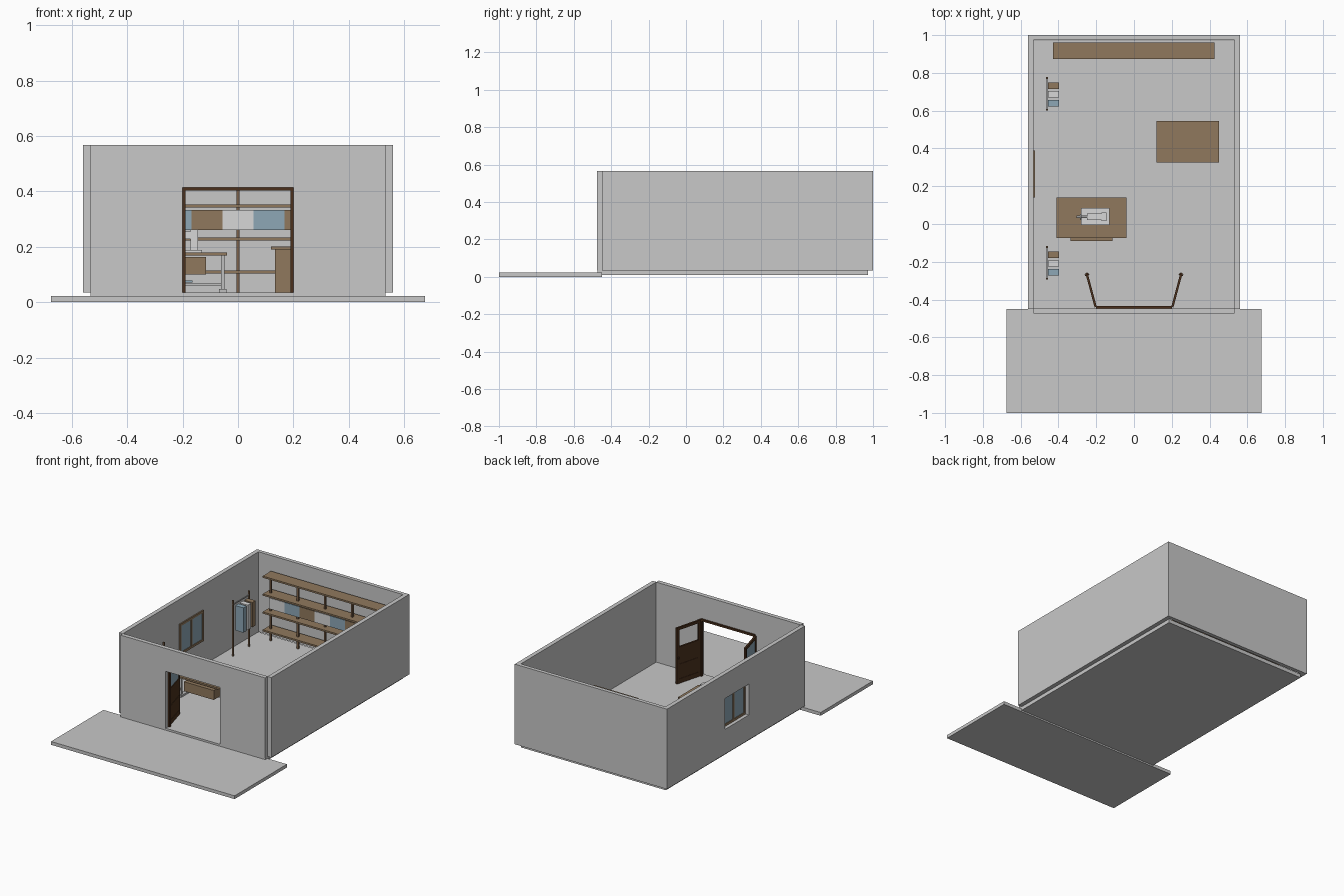
import bpy, math
from mathutils import Vector

cube = bpy.data.objects.get("Cube")
if cube:
    bpy.data.objects.remove(cube, do_unlink=True)


def material(name, r, g, b):
    m = bpy.data.materials.new(name)
    m.use_nodes = True
    m.diffuse_color = (r, g, b, 1)
    m.node_tree.nodes["Principled BSDF"].inputs["Base Color"].default_value = (r, g, b, 1)
    return m


GREY = material("grey plaster", 0.58, 0.58, 0.58)
TAN = material("tan wood", 0.28, 0.19, 0.11)
BROWN = material("mid brown wood", 0.2, 0.12, 0.065)
DARK = material("dark brown wood", 0.07, 0.03, 0.012)
BLUE = material("dusty blue", 0.27, 0.39, 0.47)
WHITE = material("off white", 0.68, 0.68, 0.68)
METAL = material("pale metal", 0.52, 0.52, 0.52)


def box(name, xs, ys, zs, mat, parent=None):
    """Box from its x, y and z ranges."""
    bpy.ops.mesh.primitive_cube_add(size=1)
    o = bpy.context.object
    o.name = name
    lo, hi = Vector((xs[0], ys[0], zs[0])), Vector((xs[1], ys[1], zs[1]))
    for v in o.data.vertices:
        v.co = lo + Vector([(v.co[i] + 0.5) * (hi[i] - lo[i]) for i in range(3)])
    o.data.materials.append(mat)
    o.parent = parent
    return o


def cylinder(name, centre, radius, depth, axis, mat, sides=16):
    turn = {"X": (0, math.pi / 2, 0), "Y": (math.pi / 2, 0, 0), "Z": (0, 0, 0)}[axis]
    bpy.ops.mesh.primitive_cylinder_add(vertices=sides, radius=radius, depth=depth,
                                        location=centre, rotation=turn)
    o = bpy.context.object
    o.name = name
    o.data.materials.append(mat)
    bpy.ops.object.shade_smooth_by_angle()
    return o


def cut(target, xs, ys, zs):
    """Cut a box-shaped opening through a wall."""
    cutter = box("cutter", xs, ys, zs, GREY)
    cutter.hide_render = True
    bpy.context.view_layer.objects.active = target
    mod = target.modifiers.new("opening", "BOOLEAN")
    mod.operation = "DIFFERENCE"
    mod.solver = "EXACT"
    mod.object = cutter
    bpy.ops.object.modifier_apply(modifier=mod.name)
    bpy.data.objects.remove(cutter, do_unlink=True)


# Building shell
F, TOP = 0.035, 0.567
box("forecourt", (-0.675, 0.675), (-1, -0.45), (0, 0.022), GREY)
box("floor", (-0.532, 0.532), (-0.472, 0.972), (0.01, F), GREY)
box("back_wall", (-0.56, 0.56), (0.975, 1), (F, TOP), GREY)
box("right_side_wall", (0.532, 0.56), (-0.45, 0.975), (F, TOP), GREY)
window_wall = box("window_wall", (-0.56, -0.532), (-0.45, 0.975), (F, TOP), GREY)
cut(window_wall, (-0.6, -0.5), (0.14, 0.39), (0.2, 0.405))
front_wall = box("front_wall", (-0.532, 0.532), (-0.475, -0.447), (F, TOP), GREY)
cut(front_wall, (-0.2, 0.2), (-0.6, -0.4), (0, 0.415))

# Two-pane window
WX = (-0.537, -0.524)
for y in (0.14, 0.2575, 0.375):
    box("window_upright", WX, (y, y + 0.015), (0.2, 0.405), TAN)
for z in (0.2, 0.39):
    box("window_rail", WX, (0.14, 0.39), (z, z + 0.015), TAN)
box("window_glass", (-0.533, -0.528), (0.15, 0.38), (0.21, 0.395), BLUE)

# Door frame and two doors opened inwards
FY = (-0.448, -0.435)
for s in (-1, 1):
    box("door_jamb", sorted((s * 0.19, s * 0.2)), FY, (F, 0.415), DARK)
    bpy.ops.object.empty_add(location=(s * 0.203, -0.44, 0))
    hinge = bpy.context.object
    hinge.name = "door_hinge"
    hinge.hide_render = True
    hinge.rotation_euler.z = -s * math.radians(15)
    T, W = (-0.006, 0.006), 0.188
    for y in (0, W - 0.018):
        box("door_stile", T, (y, y + 0.018), (F + 0.002, 0.41), DARK, hinge)
    for z, h in ((F + 0.002, 0.03), (0.145, 0.02), (0.26, 0.02), (0.392, 0.018)):
        box("door_rail", T, (0.018, W - 0.018), (z, z + h), DARK, hinge)
    box("door_panel", (-0.004, 0.004), (0.01, W - 0.01), (0.05, 0.27), DARK, hinge)
    box("door_handle", (-0.012, 0.012), (W - 0.015, W - 0.007), (0.2, 0.215), DARK, hinge)
    if s < 0:
        box("door_glass", (-0.002, 0.002), (0.016, W - 0.016), (0.275, 0.395), BLUE, hinge)
box("door_head", (-0.2, 0.2), FY, (0.403, 0.415), DARK)

# Shelving along the back wall with a row of folded cloth
for i in range(4):
    z = 0.104 + 0.119 * i
    box("shelf", (-0.43, 0.425), (0.873, 0.96), (z, z + 0.011), TAN)
for i in range(5):
    x = -0.4 + 0.2 * i
    box("shelf_post", (x - 0.006, x + 0.006), (0.91, 0.922), (F, 0.462), BROWN)
STEP = 0.78 / 7
for i in range(7):
    x = -0.39 + STEP * i
    box("folded_cloth", (x, x + STEP), (0.885, 0.945), (0.26, 0.333),
        (WHITE, BLUE, TAN)[i % 3])

# Clothes racks
for y0 in (0.6, -0.295):
    for y in (y0, y0 + 0.168):
        box("rack_post", (-0.465, -0.455), (y, y + 0.01), (F, 0.405), BROWN)
    box("rack_rail", (-0.463, -0.457), (y0, y0 + 0.178), (0.374, 0.381), METAL)
    for i, mat in enumerate((BLUE, WHITE, TAN)):
        y = y0 + 0.022 + 0.047 * i
        box("hanging_garment", (-0.455, -0.396), (y, y + 0.034), (0.2, 0.365), mat)

# Cutting counter
box("counter_body", (0.133, 0.442), (0.335, 0.535), (F, 0.19), TAN)
box("counter_top", (0.12, 0.45), (0.325, 0.545), (0.19, 0.201), TAN)
box("counter_pad", (0.22, 0.295), (0.39, 0.44), (0.201, 0.205), TAN)

# Sewing table
box("table_top", (-0.41, -0.04), (-0.075, 0.14), (0.169, 0.18), TAN)
box("table_drawer", (-0.335, -0.115), (-0.09, 0.02), (0.1, 0.163), TAN)
for x in (-0.39, -0.055):
    for y in (-0.04, 0.105):
        box("table_leg", (x - 0.006, x + 0.006), (y - 0.006, y + 0.006), (0.045, 0.169), METAL)
    box("table_foot", (x - 0.014, x + 0.014), (-0.06, 0.125), (F, 0.047), METAL)
box("table_crossbar", (-0.39, -0.055), (0.028, 0.037), (0.06, 0.068), METAL)
box("pedal", (-0.28, -0.165), (-0.02, 0.06), (0.072, 0.079), BLUE)

# Sewing machine
box("machine_plate", (-0.28, -0.13), (-0.005, 0.085), (0.18, 0.188), WHITE)
box("machine_column", (-0.172, -0.145), (0.017, 0.06), (0.188, 0.262), WHITE)
box("machine_arm", (-0.25, -0.15), (0.02, 0.056), (0.228, 0.255), WHITE)
box("machine_head", (-0.25, -0.225), (0.02, 0.056), (0.208, 0.255), WHITE)
cylinder("machine_needle", (-0.237, 0.038, 0.198), 0.003, 0.022, "Z", METAL, 8)
cylinder("machine_spindle", (-0.275, 0.038, 0.242), 0.006, 0.06, "X", METAL)
cylinder("machine_handwheel", (-0.283, 0.038, 0.242), 0.014, 0.008, "X", METAL)
